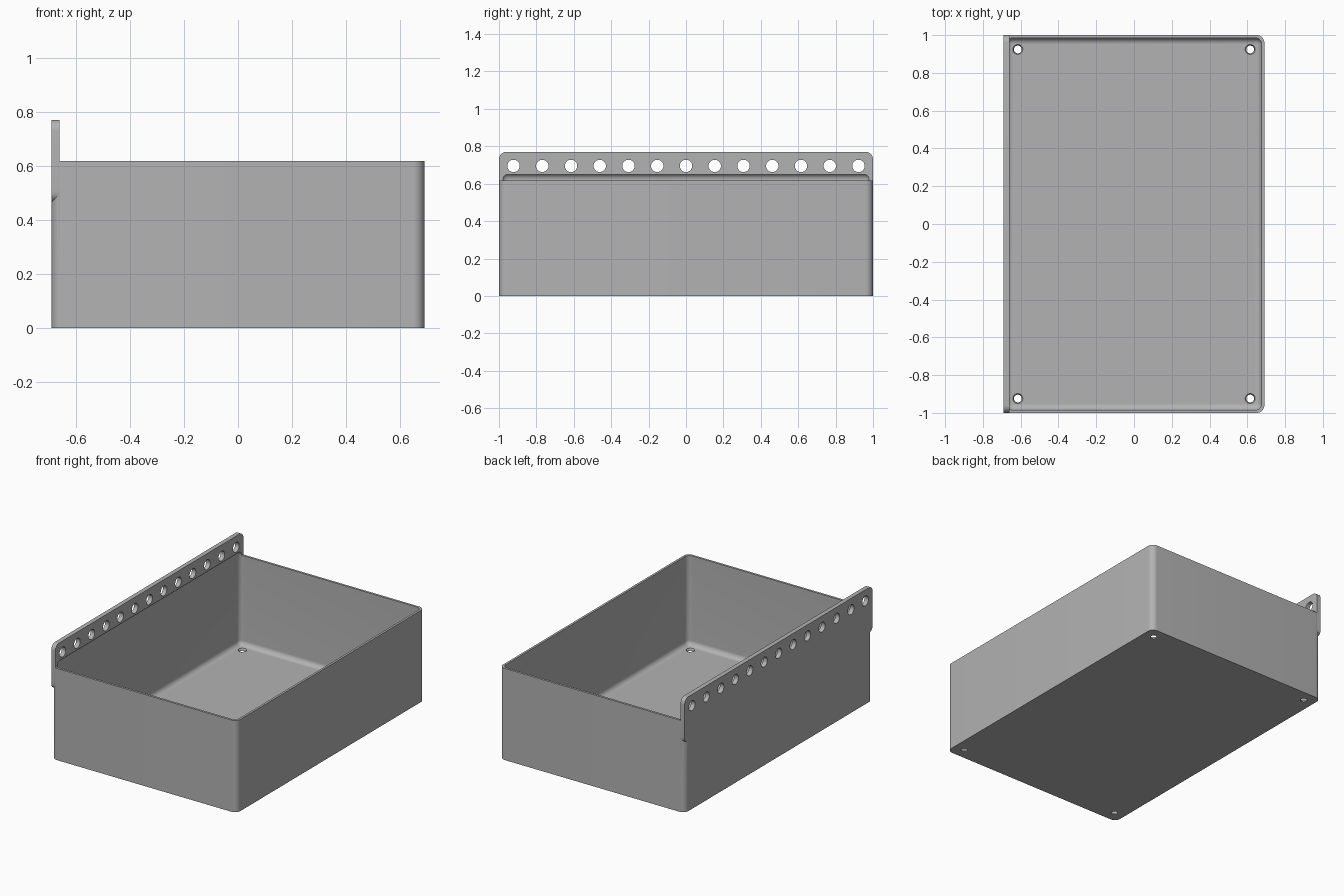
import bpy, bmesh, math
from mathutils import Matrix, Vector

if "Cube" in bpy.data.objects:
    bpy.data.objects.remove(bpy.data.objects["Cube"], do_unlink=True)

grey = bpy.data.materials.new("plain_grey")
grey.use_nodes = True
COLOUR = (0.45, 0.45, 0.45, 1)
grey.diffuse_color = COLOUR
grey.node_tree.nodes["Principled BSDF"].inputs["Base Color"].default_value = COLOUR


def to_object(name, bm):
    mesh = bpy.data.meshes.new(name)
    bmesh.ops.recalc_face_normals(bm, faces=bm.faces)
    bm.to_mesh(mesh)
    bm.free()
    mesh.materials.append(grey)
    obj = bpy.data.objects.new(name, mesh)
    bpy.context.collection.objects.link(obj)
    return obj


def rounded_block(name, low, high, radius, axis=None, segments=10):
    """Box with the edges along one axis rounded, or all edges if no axis."""
    low, high = Vector(low), Vector(high)
    bm = bmesh.new()
    bmesh.ops.create_cube(bm, size=1)
    bmesh.ops.scale(bm, vec=high - low, verts=bm.verts)
    bmesh.ops.translate(bm, vec=(low + high) / 2, verts=bm.verts)
    edges = [e for e in bm.edges if axis is None
             or abs((e.verts[0].co - e.verts[1].co)[axis]) > 1e-4]
    bmesh.ops.bevel(bm, geom=edges, offset=radius, segments=segments,
                    profile=0.5, affect='EDGES')
    return to_object(name, bm)


def hole_cutters(name, centres, r_low, r_high, depth, turn=Matrix()):
    bm = bmesh.new()
    for c in centres:
        bmesh.ops.create_cone(bm, cap_ends=True, segments=32, radius1=r_low,
                              radius2=r_high, depth=depth,
                              matrix=Matrix.Translation(c) @ turn)
    return to_object(name, bm)


def combine(target, other, operation):
    mod = target.modifiers.new(other.name, 'BOOLEAN')
    mod.operation, mod.solver, mod.object = operation, 'EXACT', other
    bpy.context.view_layer.objects.active = target
    bpy.ops.object.modifier_apply(modifier=mod.name)
    bpy.data.objects.remove(other, do_unlink=True)


X, Y, WALL = 0.69, 1.0, 0.015

# Outer shell with rounded upright corners
tray = rounded_block("tray", (-X, -Y, 0), (X, Y, 0.617), 0.04, axis=2)

# Hanging rail flush with the left wall
rail = rounded_block("rail", (-X, -Y, 0.465), (-0.66, Y, 0.77), 0.04, axis=0)
combine(tray, rail, 'UNION')

# Filleted cavity, slightly recessed into the rail above the rim
cavity = rounded_block("cavity", (WALL - X, WALL - Y, WALL),
                       (X - WALL, Y - WALL, 0.655), 0.033)
combine(tray, cavity, 'DIFFERENCE')

# Row of holes through the rail
rail_holes = hole_cutters(
    "rail_holes", [(-0.675, i * 0.1537, 0.695) for i in range(-6, 7)],
    0.033, 0.033, 0.1, Matrix.Rotation(math.pi / 2, 4, 'Y'))
combine(tray, rail_holes, 'DIFFERENCE')

# Tapered drain holes near the floor corners
drains = hole_cutters(
    "drain_holes", [(x, y, WALL / 2) for x in (-0.615, 0.615) for y in (-0.924, 0.924)],
    0.020, 0.027, 0.018)
combine(tray, drains, 'DIFFERENCE')

bpy.ops.object.select_all(action='DESELECT')
tray.select_set(True)
bpy.context.view_layer.objects.active = tray
bpy.ops.object.shade_smooth_by_angle(angle=math.radians(30))
